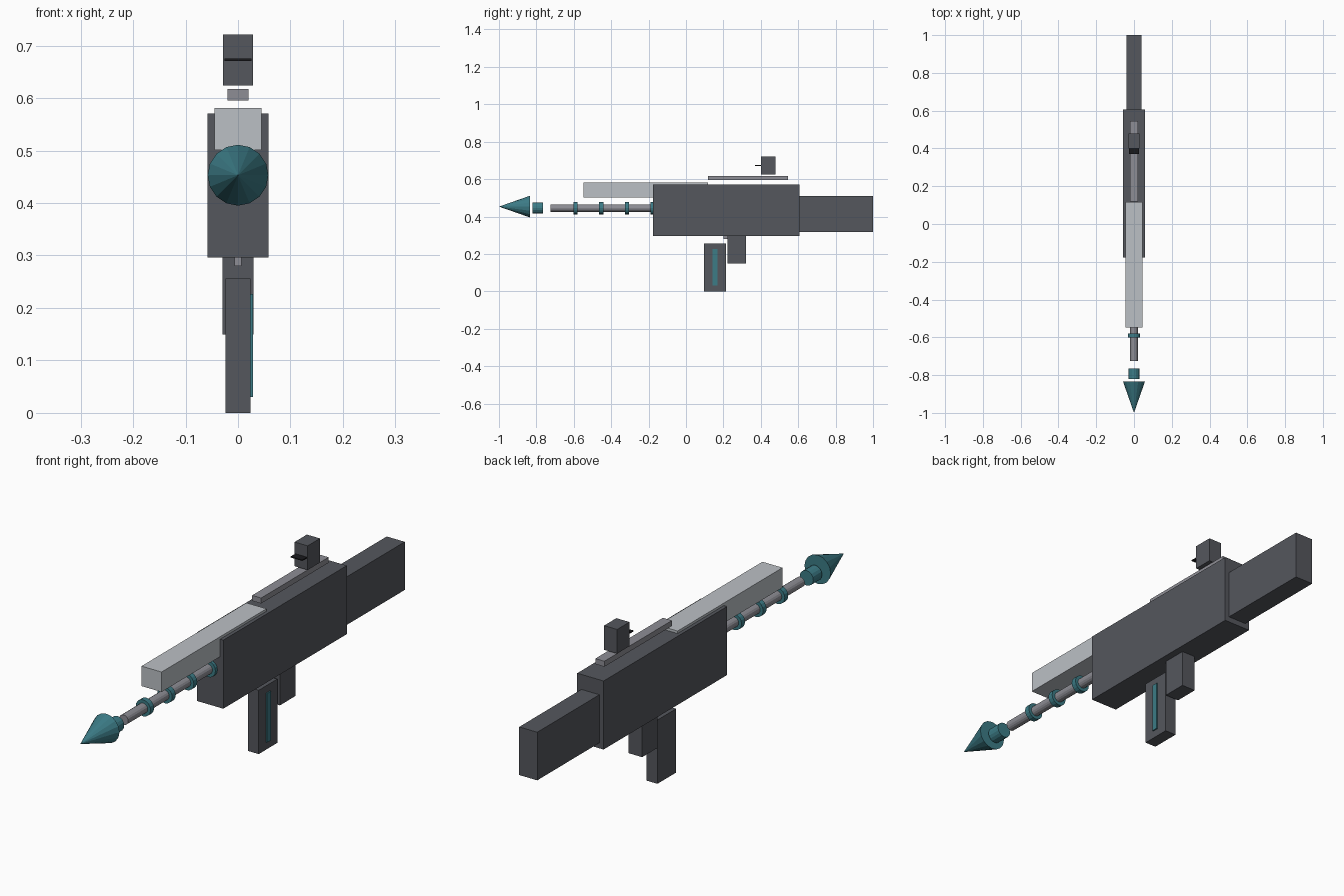
import bpy
import math

if "Cube" in bpy.data.objects:
    bpy.data.objects.remove(bpy.data.objects["Cube"])


def material(name, rgb):
    m = bpy.data.materials.new(name)
    m.diffuse_color = (*rgb, 1)
    m.use_nodes = True
    m.node_tree.nodes["Principled BSDF"].inputs["Base Color"].default_value = m.diffuse_color
    return m


DARK = material("dark_metal", (0.09, 0.095, 0.11))
MID = material("mid_metal", (0.27, 0.27, 0.30))
LIGHT = material("light_metal", (0.50, 0.53, 0.56))
TEAL = material("teal", (0.045, 0.20, 0.24))
BLACK = material("black", (0.01, 0.01, 0.012))


def finish(name, mat):
    ob = bpy.context.object
    ob.name = name
    ob.data.materials.append(mat)
    return ob


def box(name, x, y, z, mat):
    """Box from (min, max) ranges on each axis."""
    bpy.ops.mesh.primitive_cube_add(size=1, location=[(a + b) / 2 for a, b in (x, y, z)])
    ob = finish(name, mat)
    ob.scale = [b - a for a, b in (x, y, z)]
    bpy.ops.object.transform_apply(location=False, rotation=False, scale=True)
    return ob


def rod(name, y, z, r, mat, tip=None):
    """Flat-faced cylinder (or cone narrowing to the front) along y."""
    bpy.ops.mesh.primitive_cone_add(
        vertices=16, radius1=r, radius2=r if tip is None else tip, depth=y[1] - y[0],
        location=(0, (y[0] + y[1]) / 2, z), rotation=(math.pi / 2, 0, 0))
    return finish(name, mat)


def wide(h):
    return (-h, h)


# Body and stock
box("receiver", wide(0.0585), (-0.177, 0.606), (0.296, 0.571), DARK)
box("stock", wide(0.04), (0.606, 1.0), (0.318, 0.511), DARK)
box("top_guard", wide(0.0445), (-0.548, 0.117), (0.501, 0.581), LIGHT)

# Sight rail, sight block and its thin front plate
box("sight_rail", wide(0.02), (0.118, 0.546), (0.595, 0.617), MID)
box("sight_block", wide(0.029), (0.40, 0.478), (0.624, 0.721), DARK)
box("sight_plate", wide(0.026), (0.37, 0.402), (0.671, 0.675), BLACK)

# Grip, trigger and magazine below the body
box("grip", wide(0.024), (0.097, 0.215), (0.0, 0.256), DARK)
box("grip_strip", (0.023, 0.029), (0.143, 0.168), (0.03, 0.227), TEAL)
box("trigger", wide(0.007), (0.20, 0.23), (0.28, 0.297), MID)
box("magazine", wide(0.03), (0.223, 0.321), (0.149, 0.297), DARK)

# Barrel with evenly spaced rings
rod("barrel", (-0.725, -0.15), 0.445, 0.02, MID)
for i in range(4):
    y = -0.59 + i * 0.137
    rod(f"barrel_ring_{i + 1}", (y - 0.011, y + 0.011), 0.445, 0.033, TEAL)

# Pointed head and collar
rod("head_collar", (-0.82, -0.764), 0.445, 0.03, TEAL)
rod("head_cone", (-1.0, -0.834), 0.453, 0.058, TEAL, tip=0)
